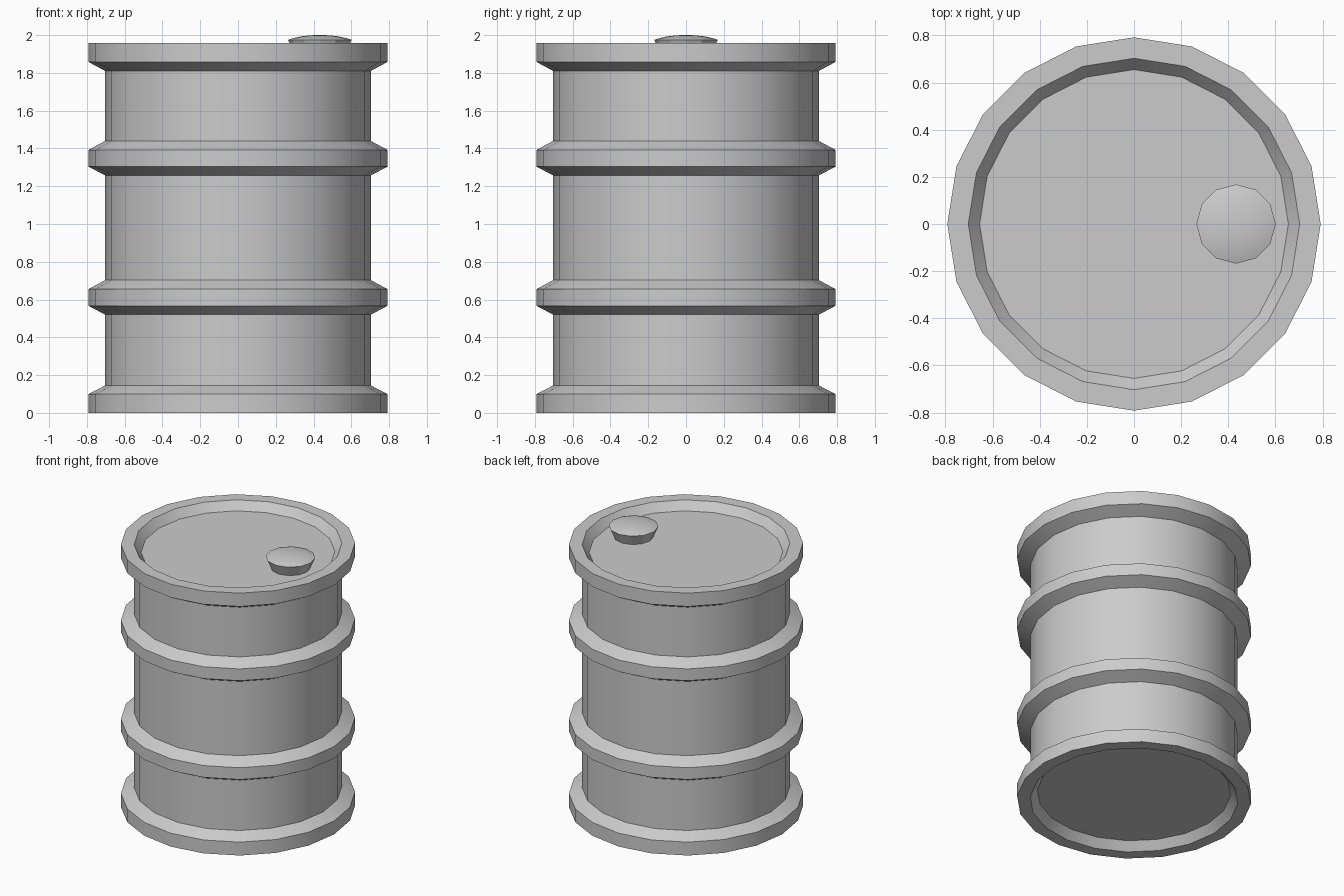
import bpy, bmesh, math

cube = bpy.data.objects.get("Cube")
if cube:
    bpy.data.objects.remove(cube)

steel = bpy.data.materials.new("grey_steel")
steel.use_nodes = True
steel.diffuse_color = (0.6, 0.6, 0.6, 1)
steel.node_tree.nodes["Principled BSDF"].inputs["Base Color"].default_value = (0.6, 0.6, 0.6, 1)


def lathe(name, profile, sides, location=(0, 0, 0)):
    """Spin a bottom-to-top (radius, z) profile that starts and ends closed."""
    bm = bmesh.new()
    rings = []
    for r, z in profile:
        if r == 0:
            rings.append([bm.verts.new((0, 0, z))] * sides)
        else:
            angles = [math.tau * i / sides for i in range(sides)]
            rings.append([bm.verts.new((r * math.cos(a), r * math.sin(a), z)) for a in angles])
    for low, high in zip(rings, rings[1:]):
        for i in range(sides):
            j = (i + 1) % sides
            corners = dict.fromkeys((low[i], low[j], high[j], high[i]))
            bm.faces.new(list(corners))
    # Caps for profiles that end on a ring
    if profile[0][0] > 0:
        bm.faces.new(rings[0][::-1])
    if profile[-1][0] > 0:
        bm.faces.new(rings[-1])
    bmesh.ops.recalc_face_normals(bm, faces=bm.faces)
    mesh = bpy.data.meshes.new(name)
    bm.to_mesh(mesh)
    bm.free()
    mesh.materials.append(steel)
    obj = bpy.data.objects.new(name, mesh)
    obj.location = location
    bpy.context.collection.objects.link(obj)
    bpy.ops.object.select_all(action='DESELECT')
    obj.select_set(True)
    bpy.context.view_layer.objects.active = obj
    bpy.ops.object.shade_smooth_by_angle(angle=math.radians(25))
    return obj


BODY, HOOP, FLOOR = 0.703, 0.792, 0.655
TOP, RECESS = 1.957, 0.06

# Drum: recessed base, bottom rim, two rolling hoops, top rim, recessed lid
profile = [(FLOOR, RECESS), (BODY, 0), (HOOP, 0), (HOOP, 0.10), (BODY, 0.145)]
for z in (0.52, 1.257):
    profile += [(BODY, z), (HOOP, z + 0.047), (HOOP, z + 0.135), (BODY, z + 0.183)]
profile += [(BODY, 1.81), (HOOP, 1.858), (HOOP, TOP), (BODY, TOP), (FLOOR, TOP - RECESS)]
lathe("drum_body", profile, 20)

# Bung cap: tapered side with a shallow dome
cap = [(0.135, 0), (0.168, 0.078), (0.145, 0.086), (0.10, 0.096), (0.05, 0.102), (0, 0.103)]
lathe("bung_cap", cap, 12, (0.433, 0, TOP - RECESS))
